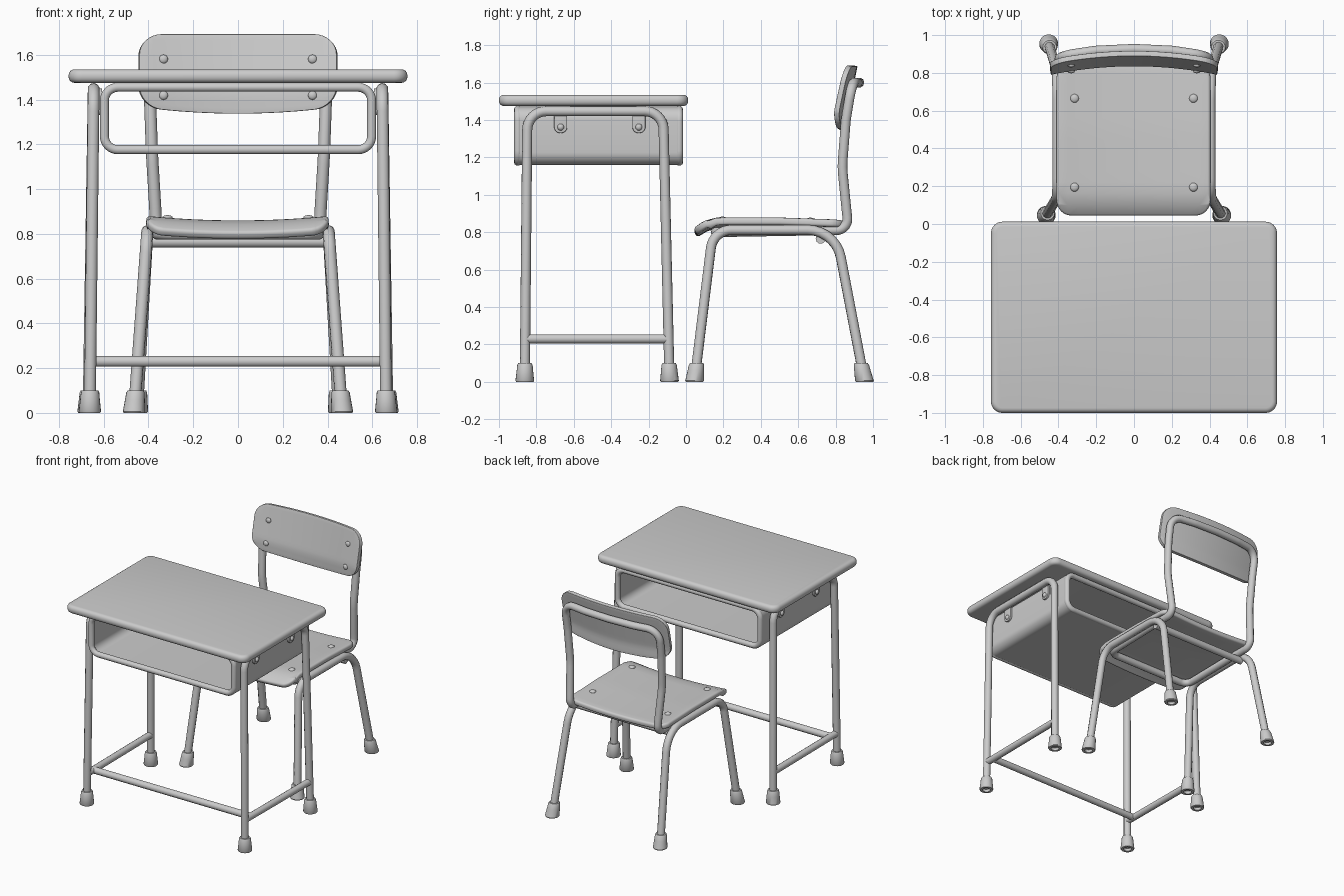
import bpy, bmesh, math
from mathutils import Vector

if "Cube" in bpy.data.objects:
    bpy.data.objects.remove(bpy.data.objects["Cube"])

GREY = (0.6, 0.6, 0.6, 1)
grey = bpy.data.materials.new("plain_grey")
grey.use_nodes = True
grey.diffuse_color = GREY
grey.node_tree.nodes["Principled BSDF"].inputs["Base Color"].default_value = GREY
SIDES = (("left", 1), ("right", -1))


def finish(obj):
    """Apply modifiers, smooth and colour an object."""
    bpy.ops.object.select_all(action="DESELECT")
    obj.select_set(True)
    bpy.context.view_layer.objects.active = obj
    bpy.ops.object.convert(target="MESH")
    obj = bpy.context.object
    obj.data.materials.clear()
    obj.data.materials.append(grey)
    bpy.ops.object.shade_smooth_by_angle(angle=math.radians(40))


def link(name, data):
    obj = bpy.data.objects.new(name, data)
    bpy.context.collection.objects.link(obj)
    return obj


def mesh_object(name, bm):
    mesh = bpy.data.meshes.new(name)
    bm.to_mesh(mesh)
    bm.free()
    return link(name, mesh)


def fillet(points, radii, closed):
    """Round each corner of a path with a tangent arc."""
    out, n = [], len(points)
    for i, (p, r) in enumerate(zip(points, radii)):
        p = Vector(p)
        if r == 0 or (not closed and i in (0, n - 1)):
            out.append(p)
            continue
        a = (Vector(points[i - 1]) - p).normalized()
        b = (Vector(points[(i + 1) % n]) - p).normalized()
        half = a.angle(b) / 2
        centre = p + (a + b).normalized() * (r / math.sin(half))
        start = (p + a * (r / math.tan(half)) - centre).normalized()
        end = (p + b * (r / math.tan(half)) - centre).normalized()
        steps = max(2, round(math.degrees(math.pi - 2 * half) / 11))
        for k in range(steps + 1):
            out.append(centre + start.slerp(end, k / steps) * r)
    return out


def tube(name, points, radii, thick, closed=False):
    path = fillet(points, radii, closed)
    curve = bpy.data.curves.new(name, "CURVE")
    curve.dimensions = "3D"
    curve.bevel_depth = thick
    curve.bevel_resolution = 3
    curve.use_fill_caps = True
    spline = curve.splines.new("POLY")
    spline.points.add(len(path) - 1)
    for sp, p in zip(spline.points, path):
        sp.co = (*p, 1)
    spline.use_cyclic_u = closed
    finish(link(name, curve))


def rounded_rect(x0, x1, y0, y1, r):
    corners = [(x0, y0, 0), (x1, y0, 0), (x1, y1, 0), (x0, y1, 0)]
    return fillet(corners, [r] * 4, True)


def slab(name, outline, place, thick, edge, cuts=0):
    """Rounded sheet, bent by the place function, with thickness and soft rim."""
    bm = bmesh.new()
    bm.faces.new([bm.verts.new(p) for p in outline])
    for axis in range(2):
        lo, hi = min(p[axis] for p in outline), max(p[axis] for p in outline)
        normal = (1, 0, 0) if axis == 0 else (0, 1, 0)
        for k in range(1, cuts):
            co = [c * (lo + (hi - lo) * k / cuts) for c in normal]
            bmesh.ops.bisect_plane(bm, geom=bm.verts[:] + bm.edges[:] + bm.faces[:],
                                   plane_co=co, plane_no=normal)
    for v in bm.verts:
        v.co = place(v.co.x, v.co.y)
    obj = mesh_object(name, bm)
    solid = obj.modifiers.new("thickness", "SOLIDIFY")
    solid.thickness, solid.offset = thick, 0
    bevel = obj.modifiers.new("soft_rim", "BEVEL")
    bevel.width, bevel.segments = edge, 4
    bevel.limit_method, bevel.angle_limit = "ANGLE", math.radians(55)
    finish(obj)


def dome(name, loc, scale):
    bm = bmesh.new()
    bmesh.ops.create_uvsphere(bm, u_segments=16, v_segments=8, radius=1)
    for v in bm.verts:
        v.co = Vector(loc) + Vector(a * b for a, b in zip(v.co, scale))
    finish(mesh_object(name, bm))


def foot(name, base, top):
    """Flared rubber foot, hollow below, leaning along its leg."""
    profile = [(.001, .02), (.026, .02), (.028, 0), (.046, 0), (.05, .006),
               (.044, .06), (.041, .09), (.036, .1), (.02, .1)]
    base, top = Vector(base), Vector(top)
    lean = (top - base) / (top.z - base.z)
    bm = bmesh.new()
    rings = []
    for r, z in profile:
        c = base + lean * z
        rings.append([bm.verts.new(c + Vector((r * math.cos(a), r * math.sin(a), 0)))
                      for a in (k * math.tau / 20 for k in range(20))])
    for lower, upper in zip(rings, rings[1:]):
        for k in range(20):
            j = (k + 1) % 20
            bm.faces.new((lower[k], lower[j], upper[j], upper[k]))
    bm.faces.new(reversed(rings[0]))
    bm.faces.new(rings[-1])
    bmesh.ops.recalc_face_normals(bm, faces=bm.faces[:])
    finish(mesh_object(name, bm))


def leg_arch(name, points, radii):
    """Bent tube forming a front and back leg, with a foot at each end."""
    foot(name + "_front_foot", points[0], points[1])
    foot(name + "_back_foot", points[-1], points[-2])
    ends = [Vector(points[0]).lerp(Vector(points[1]), .04),
            Vector(points[-1]).lerp(Vector(points[-2]), .04)]
    tube(name, [ends[0], *points[1:-1], ends[1]], radii, .027)


# Desk top
slab("desk_top", rounded_rect(-.757, .757, -1, .012, .06),
     lambda x, y: Vector((x, y, 1.505)), .06, .026)

# Desk storage box: open sleeve with rolled rims at both ends
bm = bmesh.new()
outline = rounded_rect(-.606, .606, 1.167, 1.464, .06)
front, back = ([bm.verts.new((p.x, y, p.y)) for p in outline] for y in (-.9, -.035))
for k in range(len(outline)):
    j = (k + 1) % len(outline)
    bm.faces.new((front[k], front[j], back[j], back[k]))
sleeve = mesh_object("desk_box", bm)
wall = sleeve.modifiers.new("wall", "SOLIDIFY")
wall.thickness, wall.offset = .014, 0
finish(sleeve)
for end, y in (("front", -.899), ("back", -.036)):
    rim = [(x, y, z) for x, z in ((-.597, 1.176), (.597, 1.176), (.597, 1.455), (-.597, 1.455))]
    tube("desk_box_" + end + "_rim", rim, [.06] * 4, .021, True)

# Desk legs, side stretchers, brackets
for side, s in SIDES:
    leg_arch("desk_" + side + "_legs",
             [(s * .662, -.862, 0), (s * .645, -.848, 1.447),
              (s * .645, -.122, 1.447), (s * .668, -.088, 0)], [0, .1, .1, 0])
    tube("desk_" + side + "_stretcher",
         [(s * .658, -.85, .23), (s * .664, -.1, .23)], [0, 0], .025)
    for where, y in (("front", -.67), ("back", -.252)):
        slab(f"desk_{side}_{where}_bracket", rounded_rect(y - .035, y + .035, 1.33, 1.45, .033),
             lambda u, v: Vector((s * .617, u, v)), .02, .004)
        dome(f"desk_{side}_{where}_bolt", (s * .627, y, 1.362), (.014, .018, .018))
tube("desk_cross_bar", [(-.66, -.79, .23), (.66, -.79, .23)], [0, 0], .025)


# Chair seat: shallow dish with a dropped front lip
def seat_shape(x, y):
    z = .86 - .02 * (1 - (x / .41) ** 2)
    z -= .05 * (max(0, .18 - y) / .13) ** 2 + .012 * max(0, (y - .5) / .35)
    return Vector((x, y, z))


slab("chair_seat", rounded_rect(-.41, .405, .05, .845, .075), seat_shape, .04, .015, 14)


# Chair backrest: curved, leaning panel
def back_shape(x, z):
    bulge = .045 * (1 - (x / .443) ** 2)
    y = .804 + .2 * max(0, z - 1.42) + bulge
    return Vector((x, y, z + .03 * (x / .443) ** 2 * (1.69 - z) / .35))


slab("chair_backrest", rounded_rect(-.443, .443, 1.337, 1.69, .1), back_shape, .028, .01, 14)

# Chair frame: one closed loop behind the backrest and under the seat
half = [(.2, .917, 1.6), (.395, .888, 1.6), (.393, .855, 1.4), (.384, .835, 1.15),
        (.37, .858, .92), (.365, .87, .812), (.36, .16, .8)]
bend = [.2, .09, .3, .4, .2, .06, .07]
loop = [(0, .926, 1.6)] + half + [(-x, y, z) for x, y, z in reversed(half)]
tube("chair_back_frame", loop, [0] + bend + bend[::-1], .027, True)

# Chair legs, rear cross bar and bolts
for side, s in SIDES:
    leg_arch("chair_" + side + "_legs",
             [(s * .465, .045, 0), (s * .405, .145, .812),
              (s * .405, .8, .812), (s * .452, .955, 0)], [0, .11, .18, 0])
    for where, y in (("front", .195), ("back", .665)):
        spot = seat_shape(s * .315, y)
        dome(f"chair_seat_{side}_{where}_bolt", spot + Vector((0, 0, .02)), (.023, .023, .012))
    for where, z in (("lower", 1.405), ("upper", 1.575)):
        spot = back_shape(s * .333, z)
        dome(f"chair_back_{side}_{where}_bolt", spot - Vector((0, .014, 0)), (.02, .012, .02))
tube("chair_rear_cross_bar", [(-.4, .72, .765), (.4, .72, .765)], [0, 0], .027)
